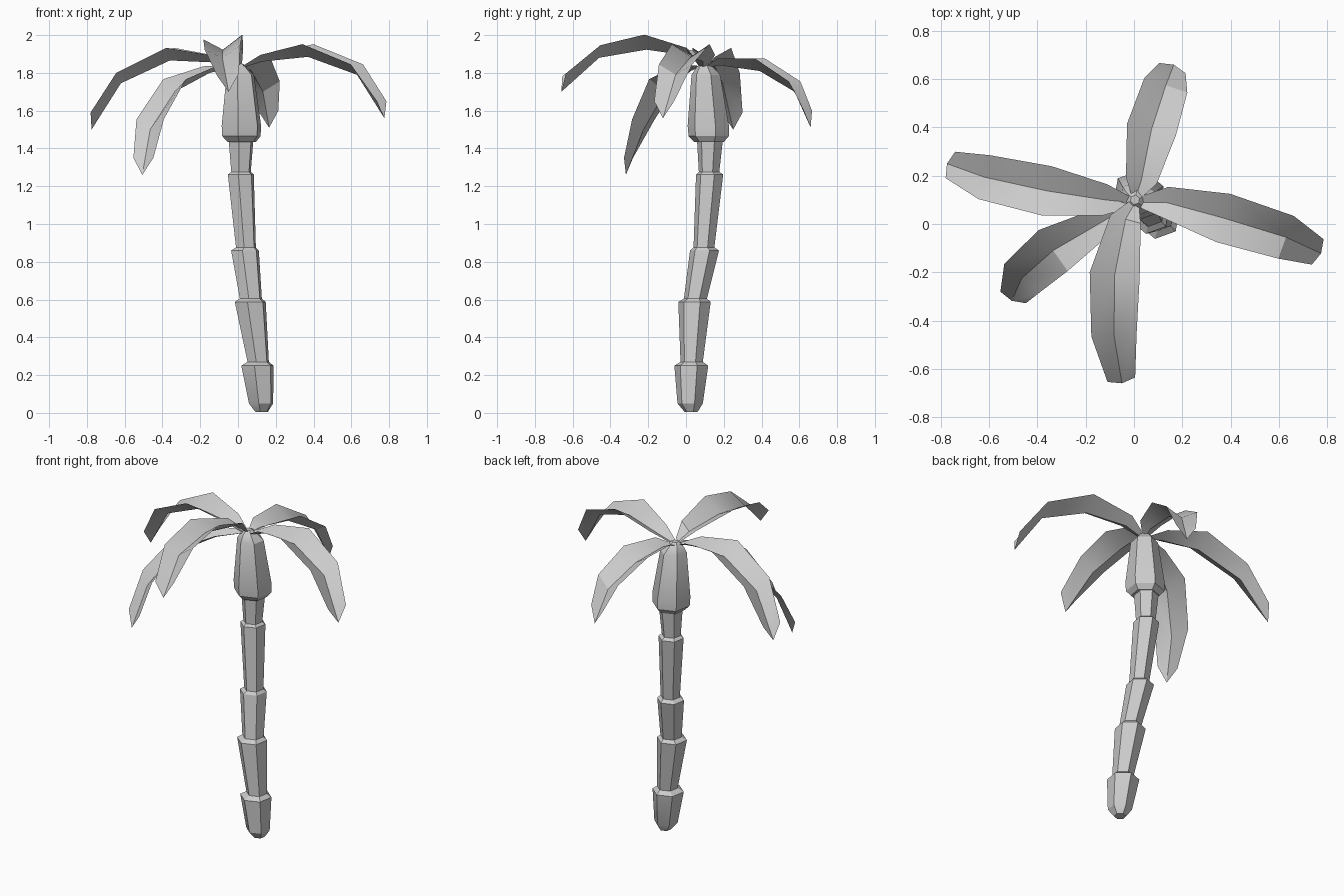
import bpy, bmesh
from math import cos, sin, radians
from mathutils import Vector

if "Cube" in bpy.data.objects:
    bpy.data.objects.remove(bpy.data.objects["Cube"])


def finish(name, bm):
    bmesh.ops.recalc_face_normals(bm, faces=bm.faces)
    mesh = bpy.data.meshes.new(name)
    bm.to_mesh(mesh)
    bm.free()
    ob = bpy.data.objects.new(name, mesh)
    bpy.context.collection.objects.link(ob)
    bpy.ops.object.select_all(action='DESELECT')
    ob.select_set(True)
    bpy.context.view_layer.objects.active = ob
    bpy.ops.object.shade_smooth_by_angle(angle=radians(30))
    return ob


def hex_loft(name, rings):
    """Six-sided loft through rings of (x, y, z, radius), capped at both ends."""
    bm = bmesh.new()
    loops = []
    for x, y, z, r in rings:
        angles = [radians(20 + 60 * k) for k in range(6)]
        loops.append([bm.verts.new((x + r * cos(a), y + r * sin(a), z)) for a in angles])
    for a, b in zip(loops, loops[1:]):
        for k in range(6):
            j = (k + 1) % 6
            bm.faces.new((a[k], a[j], b[j], b[k]))
    bm.faces.new(loops[0][::-1])
    bm.faces.new(loops[-1])
    return finish(name, bm)


def frond(name, rib, roll=0.0):
    """Trough-shaped leaf: a low centre rib with raised edges either side."""
    widths = (0.025, 0.065, 0.104, 0.094, 0.058)
    lifts = (0.01, 0.035, 0.067, 0.055, 0.09)
    pts = [Vector(p) for p in rib]
    bm = bmesh.new()
    rows = []
    for i, p in enumerate(pts):
        d = pts[min(i + 1, 4)] - pts[max(i - 1, 0)]
        side = Vector((-d.y, d.x, 0)).normalized()
        side.z = roll
        # The rib tip pokes out slightly beyond the edges
        back = Vector((d.x, d.y, 0)).normalized() * (0.015 if i == 4 else 0)
        up = Vector((0, 0, lifts[i])) - back
        rows.append([bm.verts.new(q) for q in
                     (p + side * widths[i] + up, p, p - side * widths[i] + up)])
    for a, b in zip(rows, rows[1:]):
        for k in range(2):
            bm.faces.new((a[k], a[k + 1], b[k + 1], b[k]))
    return finish(name, bm)


# Leaning trunk of flared segments, each with a small lip
hex_loft("trunk", [
    (0.125, 0.027, 0.005, 0.035), (0.122, 0.022, 0.05, 0.068),
    (0.103, 0.028, 0.25, 0.091), (0.107, 0.03, 0.27, 0.06),
    (0.065, 0.045, 0.587, 0.087), (0.068, 0.05, 0.605, 0.062),
    (0.037, 0.098, 0.86, 0.078), (0.042, 0.095, 0.876, 0.056),
    (0.015, 0.125, 1.262, 0.073), (0.016, 0.122, 1.276, 0.055),
    (0.016, 0.127, 1.45, 0.07),
])

# Swollen crown that the fronds grow from
hex_loft("crown", [
    (0.02, 0.122, 1.435, 0.08), (0.018, 0.12, 1.465, 0.108),
    (0.018, 0.118, 1.52, 0.111), (0.012, 0.105, 1.79, 0.077),
    (0.005, 0.1, 1.83, 0.045), (0.004, 0.1, 1.85, 0.02),
])

# Five drooping fronds, each given by its centre rib
frond("frond_right", [(0.03, 0.09, 1.83), (0.13, 0.09, 1.86), (0.37, 0.025, 1.885),
                      (0.63, -0.055, 1.79), (0.775, -0.122, 1.56)])
frond("frond_left", [(-0.02, 0.09, 1.83), (-0.12, 0.10, 1.855), (-0.36, 0.137, 1.866),
                     (-0.62, 0.194, 1.745), (-0.775, 0.25, 1.5)])
frond("frond_back", [(0.01, 0.12, 1.83), (0.03, 0.18, 1.84), (0.072, 0.39, 1.81),
                     (0.132, 0.575, 1.7), (0.165, 0.66, 1.51)])
frond("frond_front", [(0.0, 0.08, 1.84), (-0.035, 0.02, 1.89), (-0.08, -0.21, 1.923),
                      (-0.083, -0.46, 1.88), (-0.05, -0.66, 1.7)], roll=0.12)
frond("frond_front_left", [(-0.02, 0.075, 1.83), (-0.15, -0.002, 1.80),
                           (-0.335, -0.11, 1.70), (-0.465, -0.225, 1.5),
                           (-0.507, -0.318, 1.26)])
